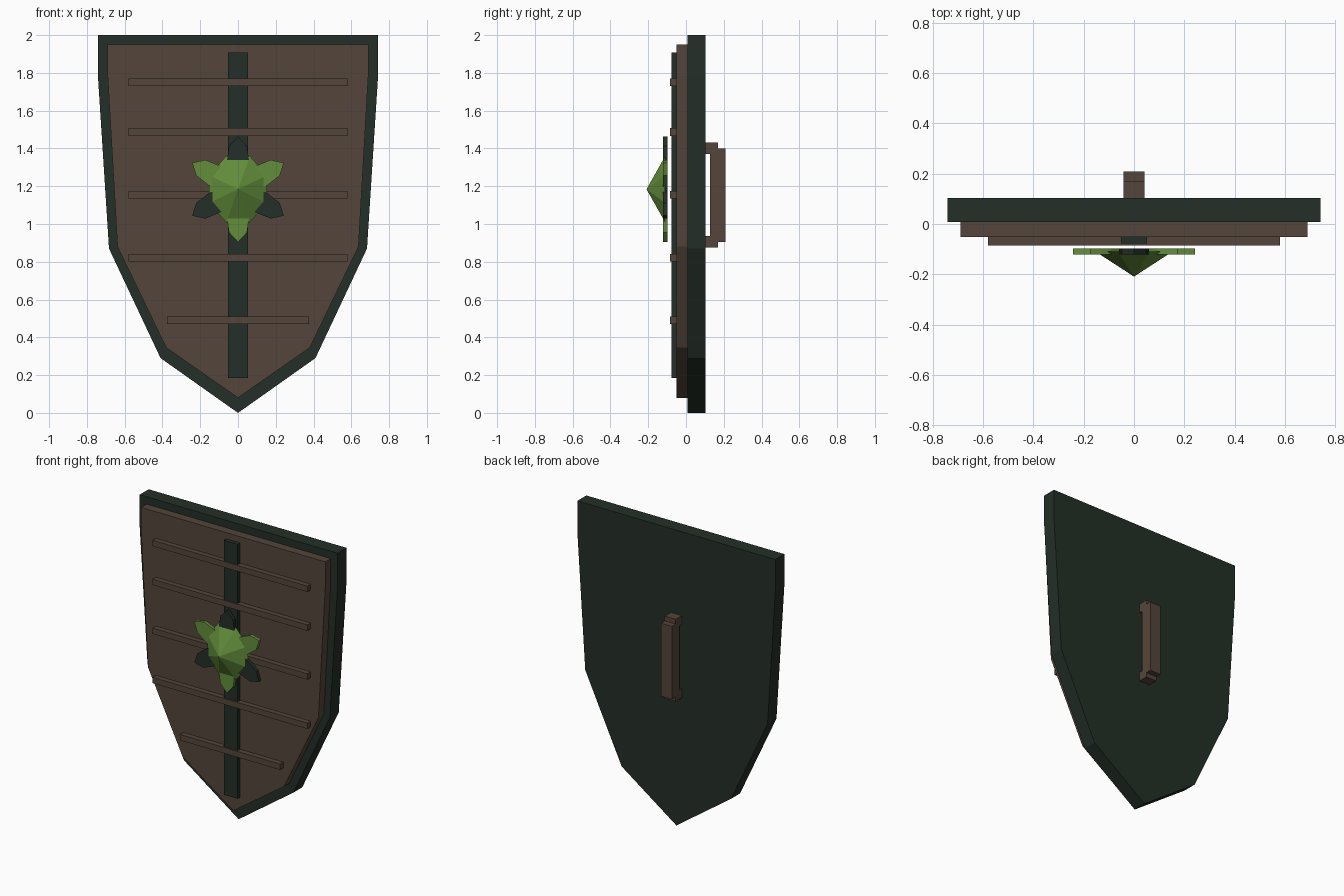
import bpy, bmesh, math
from mathutils import Vector

if "Cube" in bpy.data.objects:
    bpy.data.objects.remove(bpy.data.objects["Cube"])


def material(name, rgb):
    m = bpy.data.materials.new(name)
    m.diffuse_color = (*rgb, 1)
    m.use_nodes = True
    m.node_tree.nodes["Principled BSDF"].inputs["Base Color"].default_value = m.diffuse_color
    return m


BROWN = material("dark_wood", (0.088, 0.060, 0.043))
DARK = material("dark_green", (0.017, 0.028, 0.020))
LIGHT = material("leaf_green", (0.125, 0.270, 0.044))


def finish(name, bm, mat):
    bmesh.ops.recalc_face_normals(bm, faces=bm.faces)
    me = bpy.data.meshes.new(name)
    bm.to_mesh(me)
    bm.free()
    me.materials.append(mat)
    ob = bpy.data.objects.new(name, me)
    bpy.context.collection.objects.link(ob)
    return ob


def prism(name, pts, y0, y1, mat):
    """Extrude an (x, z) outline from y0 to y1."""
    bm = bmesh.new()
    face = bm.faces.new([bm.verts.new((x, y0, z)) for x, z in pts])
    ext = bmesh.ops.extrude_face_region(bm, geom=[face])
    moved = [v for v in ext["geom"] if isinstance(v, bmesh.types.BMVert)]
    bmesh.ops.translate(bm, verts=moved, vec=Vector((0, y1 - y0, 0)))
    return finish(name, bm, mat)


def box(name, half_x, y0, y1, z0, z1, mat):
    return prism(name, [(-half_x, z0), (half_x, z0), (half_x, z1), (-half_x, z1)], y0, y1, mat)


def mirrored(right, tip):
    """Symmetric outline from its right half plus the bottom tip."""
    return right + [(0, tip)] + [(-x, z) for x, z in reversed(right)]


# Shield body and raised front panel
prism("back_board", mirrored([(0.742, 2.0), (0.742, 1.79), (0.683, 0.87), (0.41, 0.29)], 0.0),
      0.007, 0.103, DARK)
prism("front_panel", mirrored([(0.69, 1.95), (0.69, 1.785), (0.638, 0.88), (0.38, 0.345)], 0.08),
      -0.051, 0.007, BROWN)

# Centre strip and cross slats
box("centre_strip", 0.052, -0.078, -0.051, 0.185, 1.908, DARK)
for i, (z, half) in enumerate([(1.75, 0.58), (1.487, 0.58), (1.156, 0.58), (0.822, 0.58), (0.49, 0.375)]):
    box(f"cross_slat_{i + 1}", half, -0.086, -0.051, z - 0.02, z + 0.02, BROWN)

# Rear handle
box("handle_grip", 0.041, 0.127, 0.209, 0.905, 1.40, BROWN)
box("handle_top_mount", 0.041, 0.103, 0.169, 1.37, 1.432, BROWN)
box("handle_bottom_mount", 0.041, 0.103, 0.169, 0.875, 0.937, BROWN)

# Leaf ring of the emblem, alternating dark and light
CZ = 1.184
LEAF = [(0.05, -0.04), (0.14, -0.06), (0.228, -0.048), (0.28, 0),
        (0.228, 0.048), (0.14, 0.06), (0.05, 0.04)]
for i in range(6):
    a = math.radians(90 + 60 * i)
    c, s = math.cos(a), math.sin(a)
    pts = [(u * c - v * s, CZ + u * s + v * c) for u, v in LEAF]
    prism(f"emblem_leaf_{i + 1}", pts, -0.121, -0.098, LIGHT if i % 2 else DARK)

# Faceted boss in the middle of the emblem
bm = bmesh.new()
ring = []
for k in range(8):
    a = math.radians(22.5 + 45 * k)
    ring.append(bm.verts.new((0.165 * math.cos(a), -0.11, CZ + 0.19 * math.sin(a))))
tip = bm.verts.new((0, -0.209, CZ))
bm.faces.new(ring)
for k in range(8):
    bm.faces.new((ring[k], ring[(k + 1) % 8], tip))
finish("emblem_boss", bm, LIGHT)
